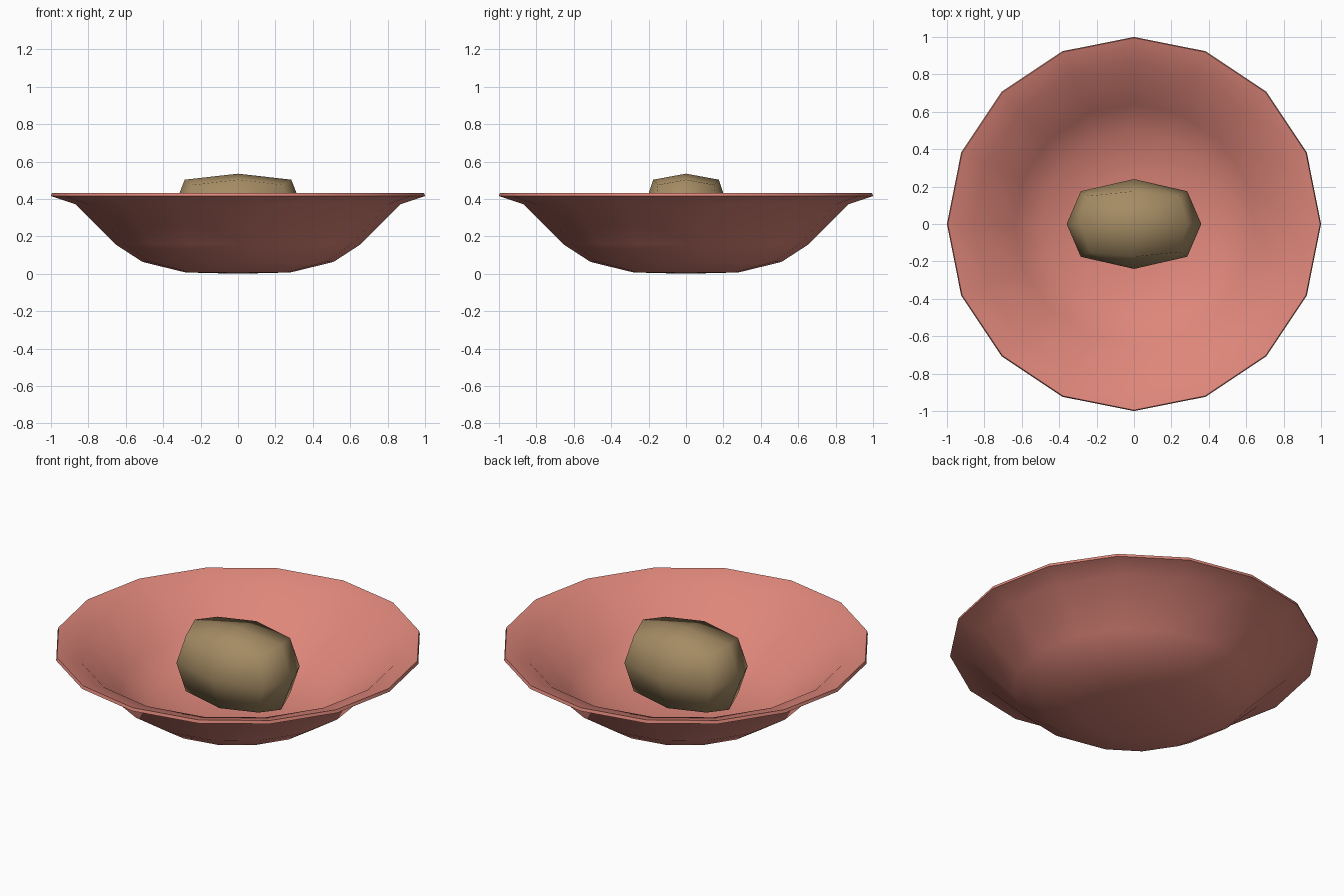
import bpy, bmesh, math

if "Cube" in bpy.data.objects:
    bpy.data.objects.remove(bpy.data.objects["Cube"])


def finish(name, bm, color, angle):
    bmesh.ops.recalc_face_normals(bm, faces=bm.faces)
    mesh = bpy.data.meshes.new(name)
    bm.to_mesh(mesh)
    bm.free()
    obj = bpy.data.objects.new(name, mesh)
    bpy.context.collection.objects.link(obj)
    mat = bpy.data.materials.new(name + "_color")
    mat.diffuse_color = (*color, 1)
    mat.use_nodes = True
    mat.node_tree.nodes["Principled BSDF"].inputs["Base Color"].default_value = mat.diffuse_color
    mesh.materials.append(mat)
    bpy.ops.object.select_all(action='DESELECT')
    bpy.context.view_layer.objects.active = obj
    obj.select_set(True)
    bpy.ops.object.shade_smooth_by_angle(angle=math.radians(angle))
    return obj


# Bowl: thin 16-sided lathe, outer wall up, flared rim, inner wall down
profile = [(0, 0), (0.28, 0.007), (0.51, 0.063), (0.655, 0.157), (0.87, 0.372),
           (1.0, 0.415), (0.995, 0.433),
           (0.86, 0.39), (0.64, 0.18), (0.50, 0.09), (0.27, 0.035), (0, 0.028)]
bm = bmesh.new()
verts = [bm.verts.new((r, 0, z)) for r, z in profile]
edges = [bm.edges.new(pair) for pair in zip(verts, verts[1:])]
bmesh.ops.spin(bm, geom=verts + edges, cent=(0, 0, 0), axis=(0, 0, 1),
               angle=math.tau, steps=16)
bmesh.ops.remove_doubles(bm, verts=bm.verts, dist=0.001)
finish("bowl", bm, (0.73, 0.24, 0.195), 65)

# Loaf: cube cut once per edge, then its corners and edges pulled in
bm = bmesh.new()
bmesh.ops.create_cube(bm, size=2)
bmesh.ops.subdivide_edges(bm, edges=bm.edges, cuts=1, use_grid_fill=True)
for v in bm.verts:
    x, y, z = (round(c) for c in v.co)
    kind = abs(x) + abs(y) + abs(z)
    sx, sy, sz = {1: (0.36, 0.24, 0.225),
                  2: (0.285, 0.175, 0.193),
                  3: (0.24, 0.15, 0.165)}[kind]
    v.co = (x * sx, y * sy, 0.31 + z * sz)
finish("loaf", bm, (0.376, 0.262, 0.127), 65)
